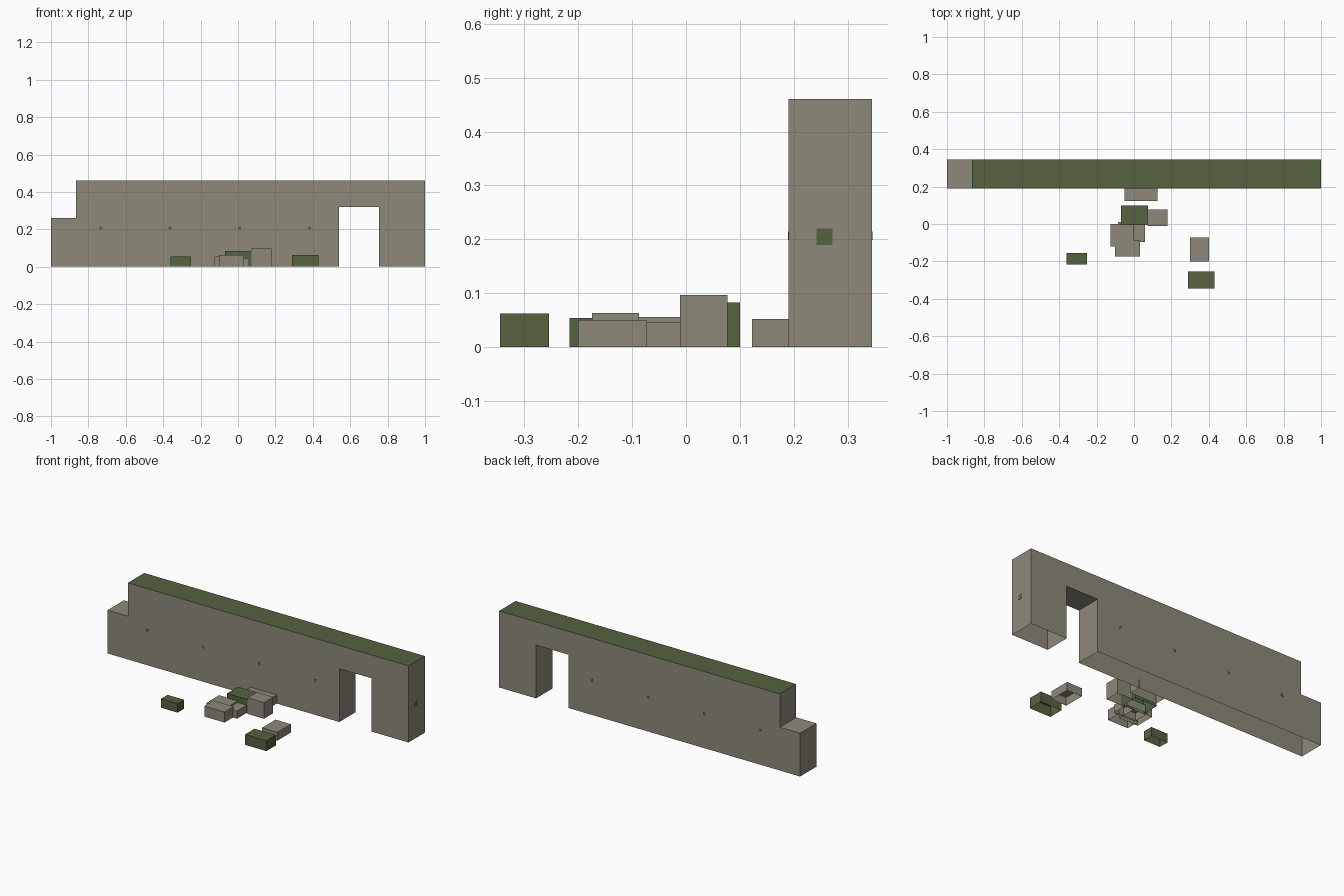
import bpy
import bmesh

cube = bpy.data.objects.get("Cube")
if cube:
    bpy.data.objects.remove(cube, do_unlink=True)


def make_material(name, color):
    mat = bpy.data.materials.new(name)
    mat.use_nodes = True
    mat.diffuse_color = color
    node = next(n for n in mat.node_tree.nodes if n.type == 'BSDF_PRINCIPLED')
    node.inputs["Base Color"].default_value = color
    node.inputs["Roughness"].default_value = 0.9
    return mat


STONE = make_material("weathered_stone", (0.27, 0.25, 0.195, 1))
MOSS = make_material("moss_green", (0.091, 0.122, 0.051, 1))


def finish(name, bm, materials):
    mesh = bpy.data.meshes.new(name)
    bm.to_mesh(mesh)
    bm.free()
    for mat in materials:
        mesh.materials.append(mat)
    obj = bpy.data.objects.new(name, mesh)
    bpy.context.collection.objects.link(obj)
    return obj


def extruded(profile, y0, y1):
    """Extrude an x-z outline along y, leaving the ground side open."""
    bm = bmesh.new()
    face = bm.faces.new([bm.verts.new((x, y0, z)) for x, z in profile])
    grown = bmesh.ops.extrude_face_region(bm, geom=[face], use_keep_orig=True)
    for v in grown["geom"]:
        if isinstance(v, bmesh.types.BMVert):
            v.co.y = y1
    bmesh.ops.recalc_face_normals(bm, faces=bm.faces)
    ground = [f for f in bm.faces if all(v.co.z < 0.001 for v in f.verts)]
    bmesh.ops.delete(bm, geom=ground, context='FACES_ONLY')
    return bm


def box(name, x0, x1, y0, y1, z1, mat, z0=0.0):
    bm = extruded([(x0, z0), (x1, z0), (x1, z1), (x0, z1)], y0, y1)
    return finish(name, bm, [mat])


# Ruined wall with a gateway and a broken lower end
FRONT, BACK, TOP = 0.19, 0.345, 0.46
outline = [(-1, 0), (0.54, 0), (0.54, 0.32), (0.755, 0.32), (0.755, 0),
           (1, 0), (1, TOP), (-0.865, TOP), (-0.865, 0.26), (-1, 0.26)]
wall = extruded(outline, FRONT, BACK)
wall.normal_update()
for f in wall.faces:
    # Moss covers only the highest top surface
    if f.normal.z > 0.9 and f.calc_center_median().z > TOP - 0.01:
        f.material_index = 1
finish("ruined_wall", wall, [STONE, MOSS])

# Tiny moss specks on both wall faces
for i in range(4):
    x = -0.735 + i * 0.372
    for side, y in (("front", FRONT), ("back", BACK)):
        box(f"moss_speck_{side}_{i + 1}", x - 0.008, x + 0.008,
            y - 0.001, y + 0.001, 0.215, MOSS, z0=0.199)

# Moss speck on the gate end
box("moss_speck_end", 0.999, 1.001, 0.242, 0.272, 0.22, MOSS, z0=0.19)

# Fallen blocks, open beneath
blocks = [
    ("mossy_block_right", -0.36, -0.25, -0.216, -0.155, 0.054, MOSS),
    ("mossy_block_left", 0.288, 0.43, -0.345, -0.254, 0.062, MOSS),
    ("stone_block_left", 0.30, 0.402, -0.20, -0.072, 0.05, STONE),
    ("stone_block_wall", -0.05, 0.125, 0.122, 0.195, 0.052, STONE),
    ("mossy_block_centre", -0.07, 0.075, -0.005, 0.10, 0.083, MOSS),
    ("stone_block_tall", 0.072, 0.18, -0.011, 0.077, 0.097, STONE),
    ("stone_block_side", -0.125, 0.0, -0.12, -0.001, 0.056, STONE),
    ("stone_block_low", -0.085, 0.06, -0.095, 0.012, 0.047, STONE),
    ("stone_block_front", -0.102, 0.032, -0.174, -0.087, 0.063, STONE),
]
for block in blocks:
    box(*block)
